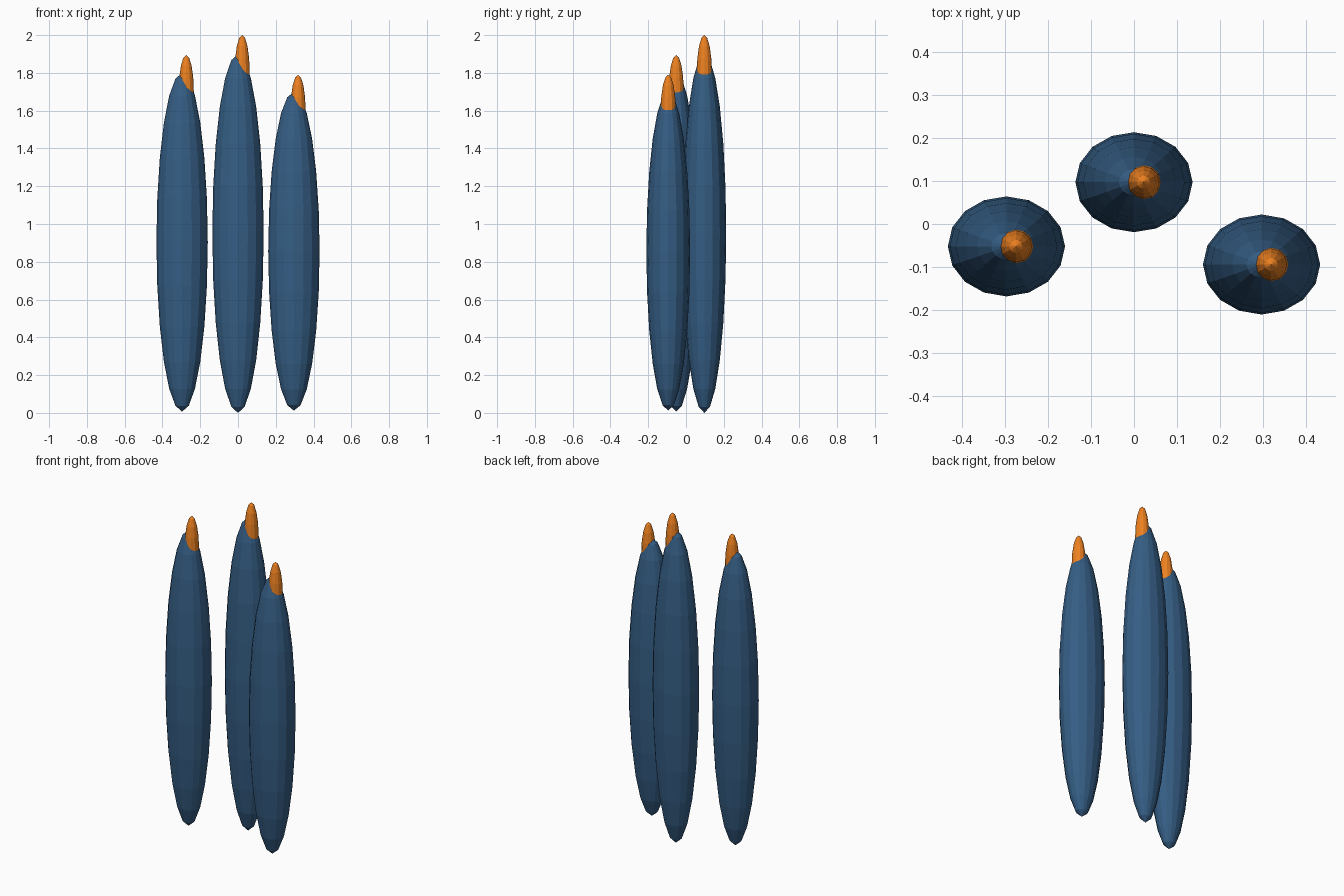
import bpy

if "Cube" in bpy.data.objects:
    bpy.data.objects.remove(bpy.data.objects["Cube"])

def material(name, color):
    m = bpy.data.materials.new(name)
    m.diffuse_color = color
    m.use_nodes = True
    m.node_tree.nodes["Principled BSDF"].inputs["Base Color"].default_value = m.diffuse_color
    return m

blue = material("blue", (0.035, 0.11, 0.23, 1))
orange = material("orange", (0.85, 0.22, 0.015, 1))

def ellipsoid(name, center, radii, segments, rings, mat):
    # flat-shaded stretched ball
    bpy.ops.mesh.primitive_uv_sphere_add(segments=segments, ring_count=rings, radius=1, location=center)
    ob = bpy.context.object
    ob.name = name
    ob.scale = radii
    bpy.ops.object.transform_apply(location=False, rotation=False, scale=True)
    ob.data.materials.append(mat)
    return ob

# x, y, bottom and top of each spindle
spindles = [
    ("left", -0.296, -0.052, 0.007, 1.80),
    ("middle", 0.0, 0.097, 0.0, 1.90),
    ("right", 0.296, -0.094, 0.012, 1.70),
]
for side, x, y, low, high in spindles:
    # long slightly flattened body
    ellipsoid(side + "_body", (x, y, (low + high) / 2),
              (0.136, 0.116, (high - low) / 2), 16, 12, blue)
    # small tip sunk into the top, shifted to +x
    tip_z = high - 0.10
    tip_h = 0.20 - (1.90 - high) * 0.05
    ellipsoid(side + "_tip", (x + 0.022, y, tip_z), (0.04, 0.04, tip_h), 12, 8, orange)
